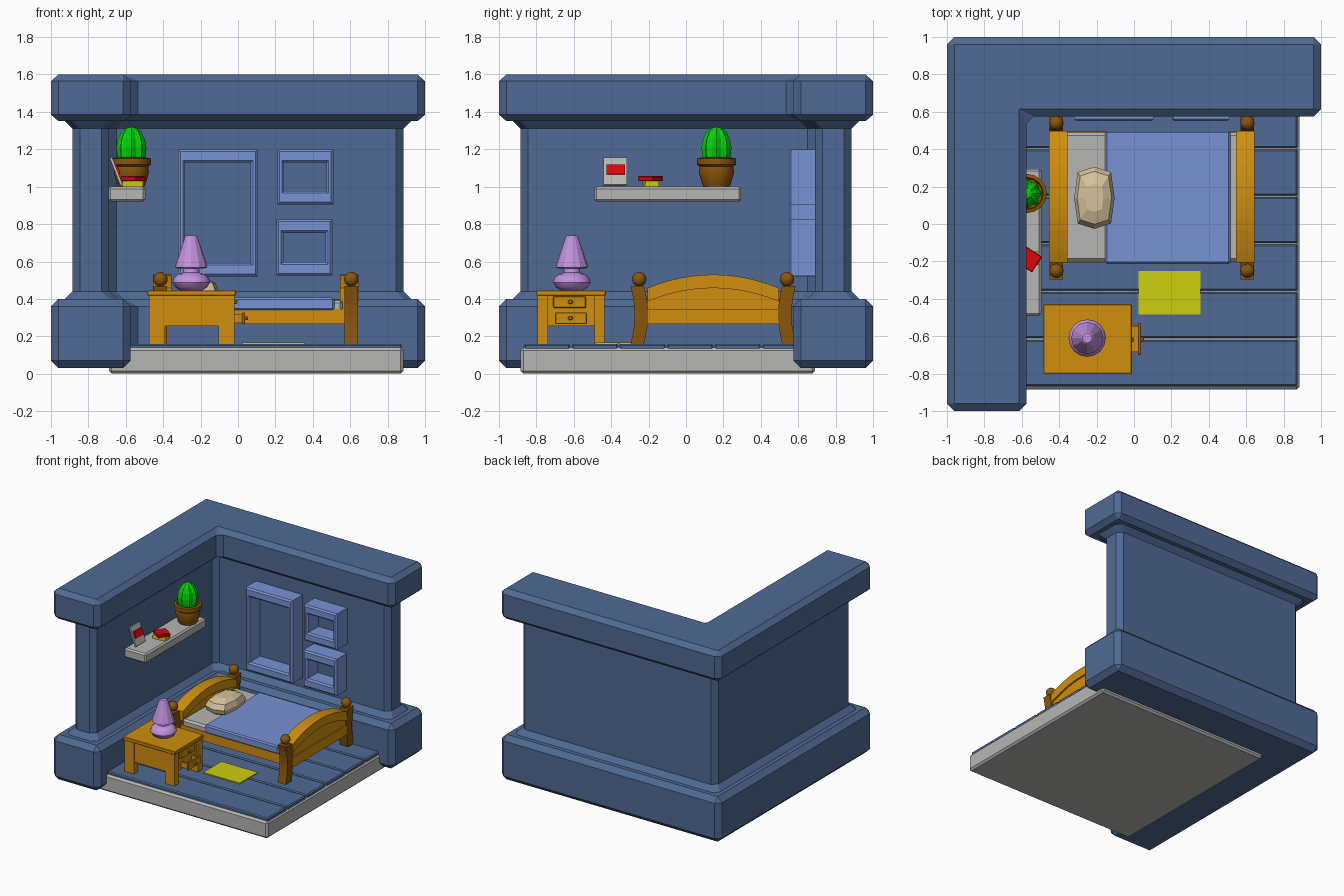
import bpy, bmesh, math
from mathutils import Vector, Matrix

if "Cube" in bpy.data.objects:
    bpy.data.objects.remove(bpy.data.objects["Cube"])


def material(name, r, g, b):
    m = bpy.data.materials.new(name)
    lin = [((c / 255 + 0.055) / 1.055) ** 2.4 if c > 10 else c / 255 / 12.92 for c in (r, g, b)]
    m.diffuse_color = (*lin, 1)
    m.use_nodes = True
    m.node_tree.nodes["Principled BSDF"].inputs["Base Color"].default_value = m.diffuse_color
    return m


NAVY = material("dark_blue", 80, 106, 148)
SKY = material("light_blue", 120, 146, 212)
GREY = material("light_grey", 182, 182, 180)
WOOD = material("orange_wood", 208, 142, 15)
BROWN = material("brown", 138, 86, 12)
GREEN = material("green", 5, 210, 10)
LILAC = material("lilac", 194, 146, 222)
RED = material("red", 220, 5, 8)
YELLOW = material("yellow", 204, 208, 15)
BEIGE = material("beige", 212, 194, 156)


def finish(name, bm, mat):
    bmesh.ops.remove_doubles(bm, verts=bm.verts[:], dist=1e-5)
    bmesh.ops.recalc_face_normals(bm, faces=bm.faces[:])
    me = bpy.data.meshes.new(name)
    bm.to_mesh(me)
    bm.free()
    me.materials.append(mat)
    ob = bpy.data.objects.new(name, me)
    bpy.context.collection.objects.link(ob)
    return ob


def box(name, x, y, z, mat, bevel=0.0, rot=None):
    """Box from (min, max) pairs, optionally bevelled and turned about its centre."""
    bm = bmesh.new()
    bmesh.ops.create_cube(bm, size=1)
    bmesh.ops.scale(bm, verts=bm.verts[:], vec=(x[1] - x[0], y[1] - y[0], z[1] - z[0]))
    if bevel:
        bmesh.ops.bevel(bm, geom=bm.edges[:], offset=bevel, segments=1, affect='EDGES')
    if rot:
        bmesh.ops.rotate(bm, verts=bm.verts[:], matrix=Matrix.Rotation(rot[1], 3, rot[0]))
    bmesh.ops.translate(bm, verts=bm.verts[:], vec=(sum(x) / 2, sum(y) / 2, sum(z) / 2))
    return finish(name, bm, mat)


def loft(name, rings, mat, closed=False):
    """Skin a list of equal rings of points; cap the ends or join last to first."""
    bm = bmesh.new()
    vs = [[bm.verts.new(p) for p in r] for r in rings]
    n = len(rings[0])
    pairs = list(zip(vs, vs[1:])) + ([(vs[-1], vs[0])] if closed else [])
    for a, b in pairs:
        for i in range(n):
            bm.faces.new((a[i], a[(i + 1) % n], b[(i + 1) % n], b[i]))
    if not closed:
        bm.faces.new(vs[0])
        bm.faces.new(vs[-1])
    return finish(name, bm, mat)


def lathe(name, cx, cy, profile, n, mat, ripple=0.0):
    rings = []
    for r, z in profile:
        ring = []
        for i in range(n):
            a = 2 * math.pi * i / n
            k = r * (1 - ripple * (i % 2))
            ring.append((cx + k * math.cos(a), cy + k * math.sin(a), z))
        rings.append(ring)
    return loft(name, rings, mat)


def prism_x(name, yz, x0, x1, mat):
    return loft(name, [[(x, y, z) for y, z in yz] for x in (x0, x1)], mat)


# L-shaped walls: chamfered outline, grown by d, stacked by height
def l_ring(z, d, c=0.04):
    o, i = 0.885 + d, 0.69 - d
    pts = [Vector(p) for p in ((-o, -o), (-i, -o), (-i, i), (o, i), (o, o), (-o, o))]
    ring = []
    for k, p in enumerate(pts):
        for q in (pts[k - 1], pts[(k + 1) % 6]):
            v = p + (q - p).normalized() * c
            ring.append((v.x, v.y, z))
    return ring


loft("wall_base", [l_ring(0.03, 0.075, 0), l_ring(0.07, 0.115), l_ring(0.36, 0.115), l_ring(0.40, 0.075, 0)], NAVY)
loft("walls", [l_ring(0.39, 0.04), l_ring(0.40, 0.04), l_ring(0.44, 0), l_ring(1.31, 0), l_ring(1.35, 0.04),
               l_ring(1.36, 0.04)], NAVY)
loft("wall_cornice", [l_ring(1.35, 0.075, 0), l_ring(1.385, 0.115), l_ring(1.565, 0.115), l_ring(1.60, 0.075, 0)], NAVY)

# Floor slab and planks
box("floor_slab", (-0.69, 0.885), (-0.885, 0.69), (0, 0.14), GREY, 0.015)
for k in range(6):
    y = -0.865 + 0.2545 * k
    box(f"floor_plank_{k + 1}", (-0.68, 0.875), (y, y + 0.246), (0.125, 0.16), NAVY, 0.008)
box("rug", (0.025, 0.355), (-0.485, -0.25), (0.16, 0.168), YELLOW)


# Wall frames: a chamfered ring around an opening
def frame(name, x0, x1, z0, z1):
    def rect(dx, dz, y):
        return [(x0 + dx, y, z0 + dz), (x1 - dx, y, z0 + dz), (x1 - dx, y, z1 - dz), (x0 + dx, y, z1 - dz)]
    b = 0.012
    loft(name, [rect(0, 0, 0.70), rect(0, 0, 0.55 + b), rect(b, b, 0.55), rect(0.025, 0.06, 0.55),
                rect(0.037, 0.072, 0.562), rect(0.037, 0.072, 0.70)], SKY, closed=True)


frame("large_frame", -0.32, 0.105, 0.52, 1.20)
frame("upper_small_frame", 0.21, 0.51, 0.905, 1.20)
frame("lower_small_frame", 0.205, 0.505, 0.525, 0.825)

# Shelf with potted cactus, books and a leaning card
box("shelf", (-0.695, -0.495), (-0.49, 0.295), (0.92, 1.0), GREY, 0.012)
lathe("plant_pot", -0.57, 0.163, [(0.07, 1.0), (0.078, 1.02), (0.094, 1.075), (0.09, 1.108), (0.104, 1.118),
                                  (0.104, 1.15), (0.085, 1.155), (0.08, 1.12)], 16, BROWN)
lathe("cactus", -0.57, 0.163, [(0.06, 1.11), (0.077, 1.17), (0.08, 1.21), (0.072, 1.255), (0.052, 1.295),
                               (0.025, 1.315), (0.004, 1.32)], 16, GREEN, ripple=0.17)
box("lower_book", (-0.622, -0.512), (-0.225, -0.15), (1.0, 1.03), YELLOW, 0, ('Z', 0.12))
box("upper_book", (-0.61, -0.51), (-0.24, -0.14), (1.03, 1.056), RED, 0.004, ('Z', -0.58))
LEAN = ('Y', -0.37)
box("card", (-0.658, -0.644), (-0.44, -0.315), (1.003, 1.16), GREY, 0, LEAN)
box("card_label", (-0.648, -0.638), (-0.425, -0.325), (1.065, 1.12), RED, 0, LEAN)

# Bed: posts bowed toward the middle, with ball tops
MID = 0.145
for end, px in (("head", -0.415), ("foot", 0.606)):
    for side, s in (("front", -1), ("back", 1)):
        rings = []
        for k in range(7):
            t = k / 6
            c = MID + s * (0.405 - 0.022 * math.sin(math.pi * t))
            w, z = 0.036, 0.16 + 0.31 * t
            rings.append([(px - w, c - w, z), (px + w, c - w, z), (px + w, c + w, z), (px - w, c + w, z)])
        loft(f"{end}_{side}_post", rings, BROWN)
        ball = [(max(0.001, 0.039 * math.sin(math.pi * k / 8)), 0.505 - 0.039 * math.cos(math.pi * k / 8))
                for k in range(9)]
        lathe(f"{end}_{side}_post_ball", px, MID + s * 0.395, ball, 12, BROWN)

# Head and foot boards: arched rail, recessed panel, bottom rail
for end, cx in (("head", -0.405), ("foot", 0.595)):
    ts = [k / 6 - 1 for k in range(13)]
    top = [(MID + 0.352 * t, 0.458 + 0.072 * (1 - t * t)) for t in ts]
    low = [(y, z - 0.072) for y, z in top]
    prism_x(f"{end}_arch_rail", top + low[::-1], cx - 0.049, cx + 0.049, WOOD)
    panel = [(y, z + 0.01) for y, z in low] + [(MID + 0.352, 0.33), (MID - 0.352, 0.33)]
    prism_x(f"{end}_panel", panel, cx - 0.035, cx + 0.035, WOOD)
    box(f"{end}_bottom_rail", (cx - 0.045, cx + 0.045), (MID - 0.352, MID + 0.352), (0.265, 0.345), WOOD)

for side, y in (("front", -0.205), ("back", 0.465)):
    box(f"{side}_bed_rail", (-0.40, 0.58), (y, y + 0.03), (0.265, 0.345), WOOD)
box("mattress", (-0.37, 0.56), (-0.2, 0.488), (0.275, 0.392), GREY, 0.015)
box("blanket", (-0.155, 0.515), (-0.213, 0.498), (0.34, 0.407), SKY, 0.01)

# Low-poly pillow
rings = []
for s, z in ((0.7, 0.385), (0.93, 0.41), (1.0, 0.445), (0.85, 0.485), (0.45, 0.51)):
    ring = []
    for k in range(8):
        a, f = k * math.pi / 4, 1.17 if k % 2 else 1.0
        ring.append((-0.212 + 0.108 * s * f * math.cos(a), 0.14 + 0.166 * s * f * math.sin(a), z))
    rings.append(ring)
loft("pillow", rings, BEIGE)

# Nightstand with one closed and one open drawer
box("nightstand_top", (-0.485, -0.012), (-0.80, -0.428), (0.418, 0.446), WOOD, 0.004)
box("nightstand_body", (-0.462, -0.035), (-0.785, -0.445), (0.255, 0.425), WOOD)
for i, x in enumerate((-0.475, -0.105)):
    for j, y in enumerate((-0.793, -0.49)):
        box(f"nightstand_leg_{i}{j}", (x, x + 0.085), (y, y + 0.055), (0.16, 0.425), WOOD)
box("upper_drawer", (-0.05, -0.018), (-0.71, -0.535), (0.352, 0.414), WOOD, 0.004)
box("lower_drawer_front", (0.022, 0.038), (-0.70, -0.53), (0.265, 0.328), WOOD, 0.004)
box("lower_drawer_floor", (-0.05, 0.03), (-0.685, -0.545), (0.272, 0.282), WOOD)
for side, y in (("left", -0.69), ("right", -0.552)):
    box(f"lower_drawer_{side}_side", (-0.05, 0.03), (y, y + 0.012), (0.272, 0.318), WOOD)
for name, x, z in (("upper", -0.02, 0.384), ("lower", 0.036, 0.297)):
    box(f"{name}_drawer_knob", (x, x + 0.018), (-0.63, -0.605), (z - 0.01, z + 0.01), WOOD, 0.005)

# Table lamp: squashed base and tapered shade
lathe("lamp_base", -0.25, -0.61, [(0.06, 0.446), (0.085, 0.462), (0.1, 0.488), (0.094, 0.512), (0.07, 0.532),
                                  (0.045, 0.54), (0.04, 0.58)], 16, LILAC)
lathe("lamp_shade", -0.25, -0.61, [(0.06, 0.562), (0.086, 0.568), (0.084, 0.58), (0.034, 0.732), (0.026, 0.739)],
      12, LILAC)

# Smooth the round parts, keeping their sharp edges
for ob in bpy.data.objects:
    if "ball" in ob.name or ob.name in ("lamp_base", "plant_pot"):
        bpy.ops.object.select_all(action='DESELECT')
        ob.select_set(True)
        bpy.context.view_layer.objects.active = ob
        bpy.ops.object.shade_smooth_by_angle(angle=math.radians(40))
